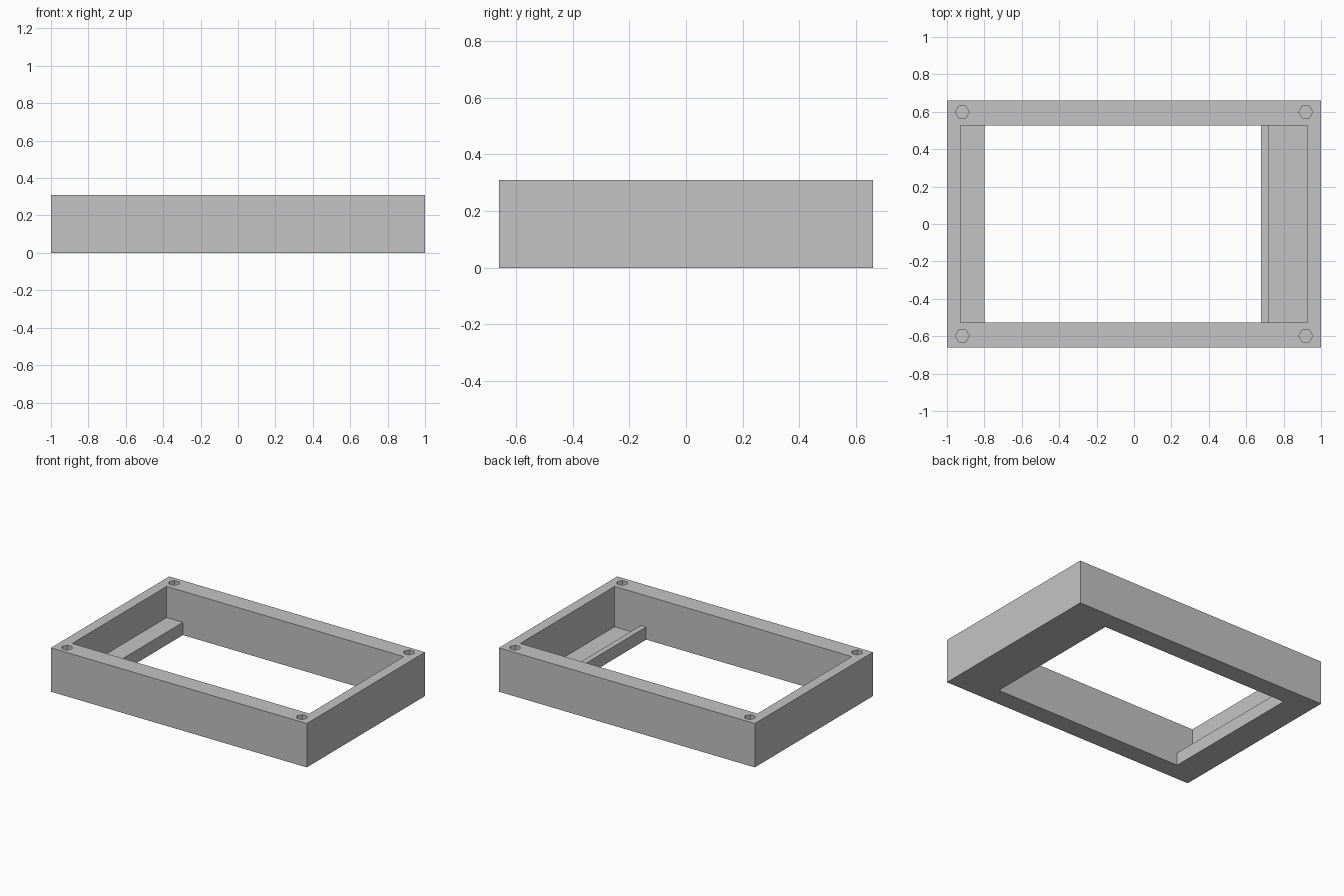
import bpy, bmesh
from math import pi
from mathutils import Matrix, Vector

cube = bpy.data.objects.get("Cube")
if cube:
    bpy.data.objects.remove(cube, do_unlink=True)

HEIGHT = 0.31
HALF_DEPTH = 0.66
POCKET_Y = 0.527
LEDGE = 0.09        # top of the left ledge and of the lip
SHELF = 0.025       # floor of the wide shelf
HOLE_FLOOR = 0.09

grey = bpy.data.materials.new("plain grey")
grey.use_nodes = True
colour = (0.55, 0.55, 0.55, 1)
grey.diffuse_color = colour
grey.node_tree.nodes["Principled BSDF"].inputs["Base Color"].default_value = colour


def new_object(name, bm):
    bmesh.ops.recalc_face_normals(bm, faces=bm.faces)
    mesh = bpy.data.meshes.new(name)
    bm.to_mesh(mesh)
    bm.free()
    mesh.materials.append(grey)
    obj = bpy.data.objects.new(name, mesh)
    bpy.context.collection.objects.link(obj)
    return obj


def prism(name, profile, half_depth):
    """Extrude an x-z profile along y."""
    bm = bmesh.new()
    face = bm.faces.new([bm.verts.new((x, -half_depth, z)) for x, z in profile])
    ext = bmesh.ops.extrude_face_region(bm, geom=[face])
    verts = [v for v in ext["geom"] if isinstance(v, bmesh.types.BMVert)]
    bmesh.ops.translate(bm, verts=verts, vec=Vector((0, 2 * half_depth, 0)))
    return new_object(name, bm)


def cut(target, cutter):
    cutter.hide_render = True
    cutter.hide_set(True)
    mod = target.modifiers.new(cutter.name, 'BOOLEAN')
    mod.operation = 'DIFFERENCE'
    mod.solver = 'EXACT'
    mod.object = cutter


# Solid outer block
frame = prism("frame", [(-1, 0), (1, 0), (1, HEIGHT), (-1, HEIGHT)], HALF_DEPTH)

# Stepped opening: leaves a ledge at one end, a shelf with raised lip at the other
opening = prism("opening_cutter", [
    (-0.80, -0.1), (0.68, -0.1), (0.68, LEDGE), (0.72, LEDGE), (0.72, SHELF),
    (0.927, SHELF), (0.927, 0.5), (-0.927, 0.5), (-0.927, LEDGE), (-0.80, LEDGE),
], POCKET_Y)
cut(frame, opening)

# Hexagonal screw holes in the corners
bm = bmesh.new()
for sx in (-1, 1):
    for sy in (-1, 1):
        place = Matrix.Translation((sx * 0.918, sy * 0.598, HOLE_FLOOR + 0.2))
        bmesh.ops.create_cone(bm, cap_ends=True, segments=6, radius1=0.037,
                              radius2=0.037, depth=0.4,
                              matrix=place @ Matrix.Rotation(pi / 6, 4, 'Z'))
holes = new_object("screw_hole_cutter", bm)

# Turn the hexagons so a corner points along x
xs = [abs(abs(v.co.x) - 0.918) for v in holes.data.vertices]
if max(xs) < 0.036:
    for v in holes.data.vertices:
        centre = Vector((0.918 if v.co.x > 0 else -0.918,
                         0.598 if v.co.y > 0 else -0.598, v.co.z))
        v.co = centre + Matrix.Rotation(pi / 6, 3, 'Z') @ (v.co - centre)
cut(frame, holes)

# Bake the cuts and drop the cutters
bpy.context.view_layer.update()
result = bpy.data.meshes.new_from_object(
    frame.evaluated_get(bpy.context.evaluated_depsgraph_get()))
frame.modifiers.clear()
frame.data = result
for helper in (opening, holes):
    bpy.data.objects.remove(helper, do_unlink=True)
